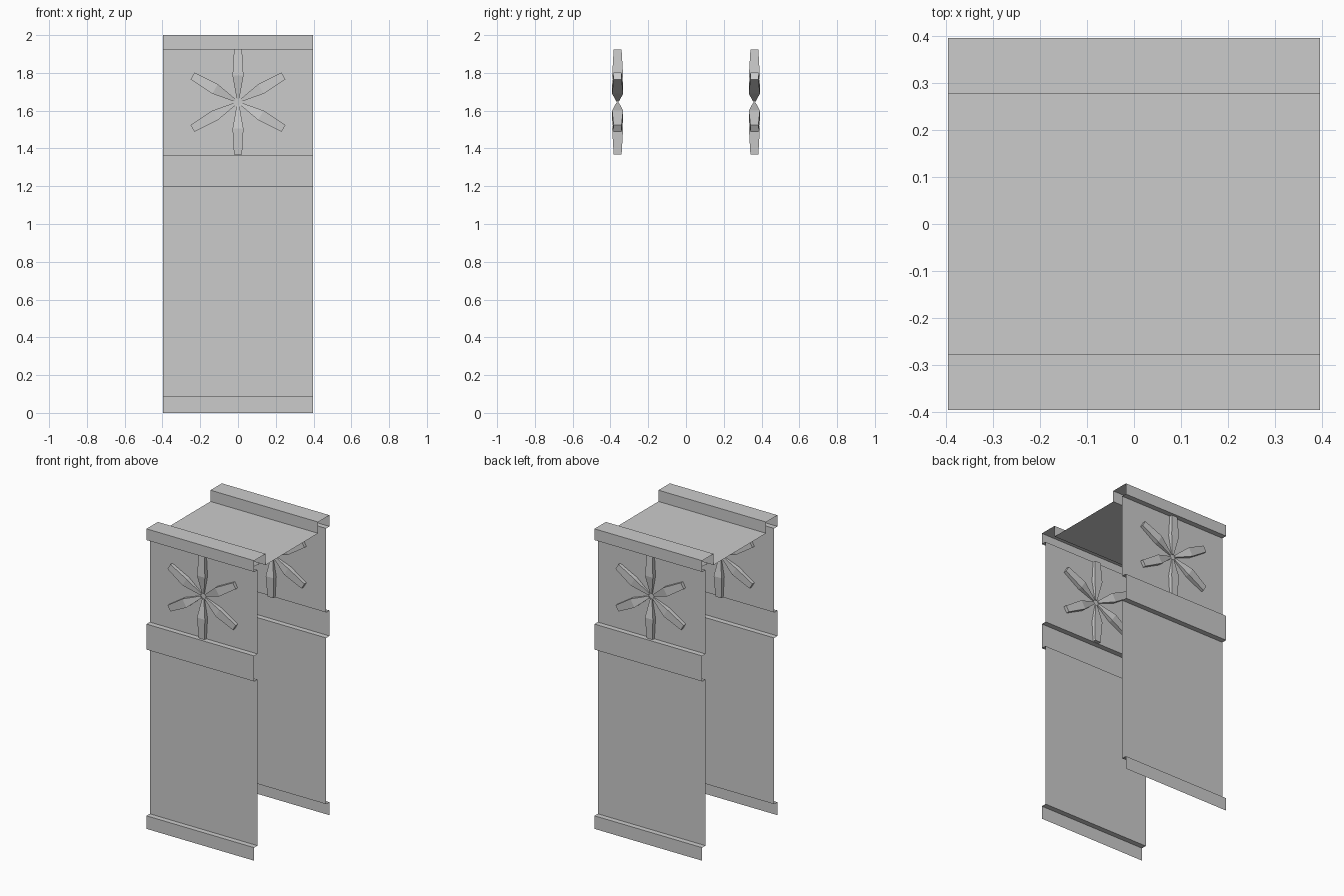
import bpy, bmesh, math
from mathutils import Matrix, Vector

if "Cube" in bpy.data.objects:
    bpy.data.objects.remove(bpy.data.objects["Cube"])

HALF_W = 0.397


def make_object(name, bm):
    me = bpy.data.meshes.new(name)
    bm.to_mesh(me)
    bm.free()
    ob = bpy.data.objects.new(name, me)
    bpy.context.collection.objects.link(ob)
    return ob


# Folded sheet: half profile (y, z) from deck edge to foot, mirrored across y
OUT, WALL, INNER = 0.397, 0.362, 0.277
half = [(INNER, 1.925), (INNER, 2.0), (OUT, 2.0), (OUT, 1.925), (WALL, 1.925),
        (WALL, 1.365), (OUT, 1.365), (OUT, 1.195), (WALL, 1.195),
        (WALL, 0.087), (OUT, 0.087), (OUT, 0.0)]
profile = [(-y, z) for y, z in reversed(half)] + half

bm = bmesh.new()
left = [bm.verts.new((-HALF_W, y, z)) for y, z in profile]
right = [bm.verts.new((HALF_W, y, z)) for y, z in profile]
for i in range(len(profile) - 1):
    bm.faces.new((left[i], right[i], right[i + 1], left[i + 1]))
make_object("folded_pillar_shell", bm)


# Six-petal rosette: square tapered petals running through the wall
def rosette(name, y):
    bm = bmesh.new()
    sections = [(0.018, 0.007), (0.14, 0.029), (0.278, 0.021)]
    for k in range(6):
        turn = Matrix.Translation((0, y, 1.645)) @ Matrix.Rotation(k * math.pi / 3, 4, 'Y')
        rings = []
        for r, h in sections:
            rings.append([bm.verts.new(turn @ Vector((sx * h, sy * h, r)))
                          for sx, sy in ((-1, -1), (1, -1), (1, 1), (-1, 1))])
        for a, b in zip(rings, rings[1:]):
            for i in range(4):
                j = (i + 1) % 4
                bm.faces.new((a[i], a[j], b[j], b[i]))
        bm.faces.new(rings[0][::-1])
        bm.faces.new(rings[-1])
    bmesh.ops.recalc_face_normals(bm, faces=bm.faces)
    make_object(name, bm)


rosette("front_rosette", -WALL)
rosette("back_rosette", WALL)
